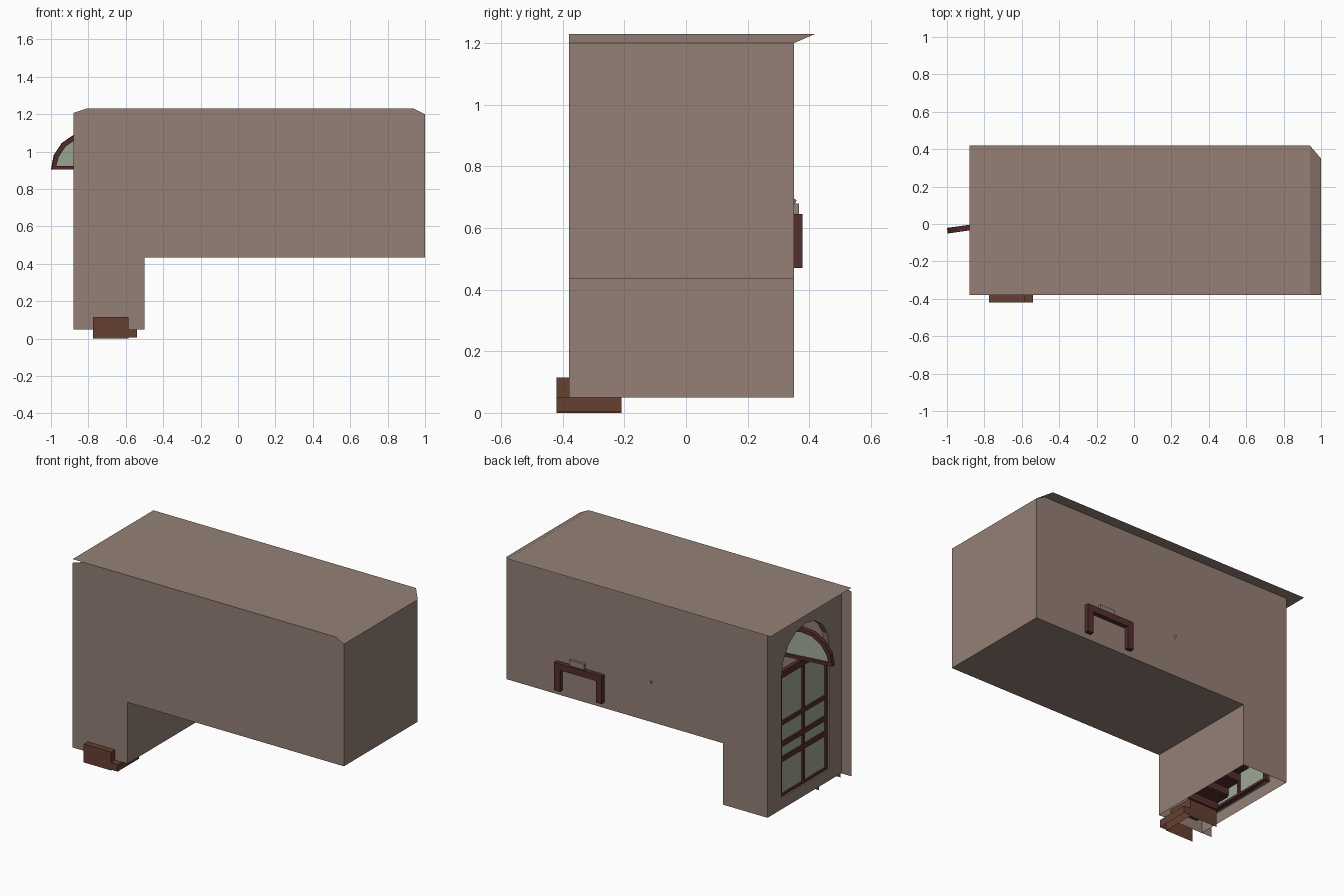
import bpy, math
from mathutils import Matrix, Vector

if "Cube" in bpy.data.objects:
    bpy.data.objects.remove(bpy.data.objects["Cube"])


def lin(c):
    c /= 255
    return c / 12.92 if c <= 0.04045 else ((c + 0.055) / 1.055) ** 2.4


def material(name, r, g, b):
    m = bpy.data.materials.new(name)
    m.diffuse_color = (lin(r), lin(g), lin(b), 1)
    m.use_nodes = True
    m.node_tree.nodes["Principled BSDF"].inputs["Base Color"].default_value = m.diffuse_color
    return m


WALL = material("plaster", 148, 128, 118)
WOOD = material("dark_red_wood", 84, 46, 46)
BROWN = material("stair_brown", 102, 64, 50)
GLASS = material("green_glass", 158, 168, 148)


def mesh(name, verts, faces, mat):
    me = bpy.data.meshes.new(name)
    me.from_pydata([tuple(v) for v in verts], [], faces)
    me.materials.append(mat)
    ob = bpy.data.objects.new(name, me)
    bpy.context.collection.objects.link(ob)
    return ob


def plane(name, pts, mat):
    return mesh(name, pts, [list(range(len(pts)))], mat)


def box(name, x, y, z, mat):
    v = [(a, b, c) for a in x for b in y for c in z]
    f = [(0, 1, 3, 2), (4, 6, 7, 5), (0, 4, 5, 1), (2, 3, 7, 6), (0, 2, 6, 4), (1, 5, 7, 3)]
    return mesh(name, v, f, mat)


# Main levels and edges of the thin-walled room
XL, XE, XS, XC, XR = -0.88, -0.81, -0.50, 0.94, 1.0
YF, YB, YO = -0.38, 0.35, 0.42
Z0, ZF, ZC, ZT = 0.05, 0.435, 1.20, 1.23


def long_wall(name, y, left, left_top):
    prof = [(left, Z0), (XS, Z0), (XS, ZF), (XR, ZF), (XR, ZC), (XC, ZT), (XE, ZT)]
    if left < XE:
        prof.append((left, left_top))
    plane(name, [(x, y, z) for x, z in prof], WALL)


long_wall("front_wall", YF, XL, 1.207)
long_wall("back_wall", YB, XE, ZT)
plane("right_wall", [(XR, YF, ZF), (XR, YB, ZF), (XR, YB, ZC), (XR, YF, ZC)], WALL)
plane("stairwell_wall", [(XS, YF, Z0), (XS, YB, Z0), (XS, YB, ZF), (XS, YF, ZF)], WALL)
plane("room_floor", [(XS, YF, ZF), (XR, YF, ZF), (XR, YB, ZF), (XS, YB, ZF)], WALL)
plane("ceiling", [(XL, YF, ZT), (XC, YF, ZT), (XC, YO, ZT), (XL, YO, ZT)], WALL)
plane("ceiling_slope", [(XC, YF, ZT), (XR, YF, ZC), (XR, YB, ZC), (XC, YO, ZT)], WALL)

# End wall in two halves around the arched doorway
CY, HW, DB, SP = -0.025, 0.235, 0.12, 0.89
quarter = [(HW * math.sin(i * math.pi / 8), SP + HW * math.cos(i * math.pi / 8)) for i in range(5)]
for s, edge, nm in ((1, YB, "back"), (-1, YF, "front")):
    pts = [(CY, Z0), (edge, Z0), (edge, ZT), (CY, ZT)]
    pts += [(CY + s * d, z) for d, z in quarter] + [(CY + s * HW, DB), (CY, DB)]
    plane("end_wall_" + nm, [(XE, y, z) for y, z in pts], WALL)

# Doorway reveal
loop = [(CY - HW, DB)] + [(CY - d, z) for d, z in reversed(quarter)]
loop += [(CY + d, z) for d, z in quarter[1:]] + [(CY + HW, DB)]
n = len(loop)
mesh("doorway_reveal", [(x, y, z) for x in (XE, XE + 0.035) for y, z in loop],
     [(i, (i + 1) % n, n + (i + 1) % n, n + i) for i in range(n)], WALL)

# Glazed double door with bars
XD = XE + 0.02
box("door_glass", (XD, XD + 0.006), (CY - HW, CY + HW), (DB, 0.87), GLASS)
for i, (a, b) in enumerate([(DB, 0.135), (0.335, 0.365), (0.43, 0.46), (0.565, 0.59), (0.86, 0.90)]):
    box(f"door_rail_{i}", (XD - 0.01, XD + 0.016), (CY - HW, CY + HW), (a, b), WOOD)
for i, y in enumerate((CY - HW + 0.008, CY, CY + HW - 0.008)):
    box(f"door_stile_{i}", (XD - 0.01, XD + 0.016), (y - 0.009, y + 0.009), (DB, 0.88), WOOD)

# Half-round window, swung open about its upright axis
turn = Matrix.Translation((-0.80, -0.008, 0.905)) @ Matrix.Rotation(math.radians(8), 4, "Z")


def half_round(r, z):
    return [(r * math.cos(i * math.pi / 8), max(z, r * math.sin(i * math.pi / 8))) for i in range(9)]


outer, inner, T = half_round(0.2, 0), half_round(0.175, 0.018), 0.015
ring = [turn @ Vector((x, y, z)) for y in (-T, T) for p in (outer, inner) for x, z in p]
faces = []
for i in range(9):
    j = (i + 1) % 9
    faces += [(i, j, 9 + j, 9 + i), (18 + i, 27 + i, 27 + j, 18 + j),
              (i, 18 + i, 18 + j, j), (9 + i, 9 + j, 27 + j, 27 + i)]
mesh("fanlight_frame", ring, faces, WOOD)
plane("fanlight_glass", [turn @ Vector((x, 0, z)) for x, z in inner], GLASS)

# Fireplace surround showing through the back wall
for nm, x, z in (("left_post", (0.32, 0.36), (0.47, 0.64)), ("right_post", (0.61, 0.65), (0.47, 0.64)),
                 ("mantel", (0.32, 0.65), (0.605, 0.645))):
    box("fireplace_" + nm, x, (0.33, 0.378), z, WOOD)
box("chimney_block", (0.45, 0.55), (0.33, 0.366), (0.64, 0.68), WALL)

# Small lamp tip poking through the back wall
tip = [(0.008, 0.345, 0.70), (-0.018, 0.345, 0.70), (-0.005, 0.345, 0.66), (-0.005, 0.359, 0.69)]
mesh("lamp_tip", tip, [(0, 1, 2), (0, 3, 1), (1, 3, 2), (2, 3, 0)], GLASS)


# Stairs: each step is an open-bottomed tread with panels around it
def step(name, x, y, z, mat):
    (a, b), (c, d), (e, f) = x, y, z
    v = [(a, c, e), (b, c, e), (b, d, e), (a, d, e), (a, c, f), (b, c, f), (b, d, f), (a, d, f)]
    mesh(name, v, [(4, 5, 6, 7), (0, 1, 5, 4), (1, 2, 6, 5), (2, 3, 7, 6)], mat)


step("bottom_step", (-0.585, -0.54), (-0.42, -0.21), (0.005, 0.05), BROWN)
step("stair_landing", (-0.775, -0.585), (-0.42, -0.21), (0, 0.115), BROWN)
for i in range(6):
    y, z = -0.21 + i * 0.09, 0.115 + i * 0.053
    box(f"stair_tread_{i}", (-0.775, -0.505), (y, y + 0.095), (z + 0.035, z + 0.053), WOOD)
    box(f"stair_riser_{i}", (-0.775, -0.505), (y, y + 0.012), (z - 0.01, z + 0.04), WOOD)
